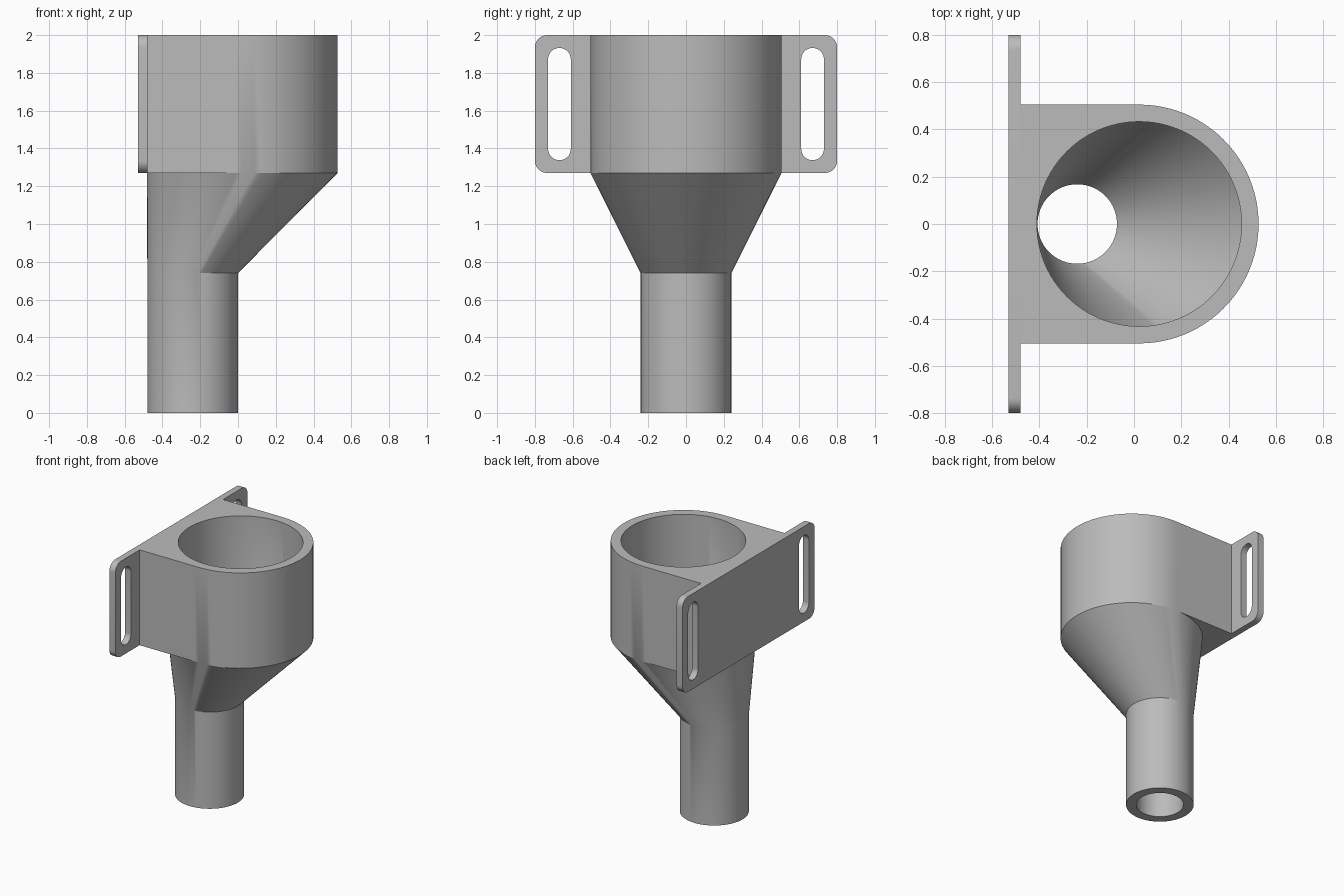
import bpy
import bmesh
from math import cos, sin, pi, radians

cube = bpy.data.objects.get("Cube")
if cube:
    bpy.data.objects.remove(cube, do_unlink=True)

# Single grey material
grey = bpy.data.materials.new("plain grey")
grey.use_nodes = True
colour = (0.5, 0.5, 0.5, 1)
grey.diffuse_color = colour
grey.node_tree.nodes["Principled BSDF"].inputs["Base Color"].default_value = colour

SIDES = 96
CUP_X, SPOUT_X = 0.022, -0.24
CUP_R, CUP_BORE = 0.505, 0.433
SPOUT_R, SPOUT_BORE = 0.24, 0.168
TOP, CUP_BASE, NECK = 2.0, 1.27, 0.74


def circle(cx, r, z):
    angles = [2 * pi * i / SIDES for i in range(SIDES)]
    return [(cx + r * cos(a), r * sin(a), z) for a in angles]


def d_shape(cx, r, z):
    """Round at the +x half, square at the -x half."""
    points = []
    for x, y, _ in circle(0, r, z):
        k = r / max(abs(x), abs(y)) if x < 0 else 1
        points.append((cx + x * k, y * k, z))
    return points


def smooth(obj):
    bpy.ops.object.select_all(action="DESELECT")
    obj.select_set(True)
    bpy.context.view_layer.objects.active = obj
    bpy.ops.object.shade_smooth_by_angle(angle=radians(30))


# Hollow body: bore upwards, across the rim, then the outer wall downwards
rings = [
    circle(SPOUT_X, SPOUT_BORE, 0),
    circle(SPOUT_X, SPOUT_BORE, NECK),
    circle(CUP_X, CUP_BORE, CUP_BASE),
    circle(CUP_X, CUP_BORE, TOP),
    d_shape(CUP_X, CUP_R, TOP),
    d_shape(CUP_X, CUP_R, CUP_BASE),
    circle(CUP_X, CUP_R, CUP_BASE),
    circle(SPOUT_X, SPOUT_R, NECK),
    circle(SPOUT_X, SPOUT_R, 0),
]
bm = bmesh.new()
loops = [[bm.verts.new(p) for p in ring] for ring in rings]
for a, b in zip(loops, loops[1:] + loops[:1]):
    for i in range(SIDES):
        j = (i + 1) % SIDES
        bm.faces.new((a[i], a[j], b[j], b[i]))
bmesh.ops.remove_doubles(bm, verts=bm.verts, dist=0.0002)
bmesh.ops.recalc_face_normals(bm, faces=bm.faces)
mesh = bpy.data.meshes.new("funnel_body")
bm.to_mesh(mesh)
bm.free()
body = bpy.data.objects.new("funnel_body", mesh)
bpy.context.collection.objects.link(body)
mesh.materials.append(grey)
smooth(body)


# Mounting plate: rounded outline with two slots, extruded
def rounded_rect(cx, cy, half_w, half_h, r, steps=10):
    points = []
    for quarter, (sx, sy) in enumerate([(1, 1), (-1, 1), (-1, -1), (1, -1)]):
        for s in range(steps + 1):
            a = (quarter + s / steps) * pi / 2
            points.append((cx + sx * (half_w - r) + r * cos(a),
                           cy + sy * (half_h - r) + r * sin(a)))
    return points


curve = bpy.data.curves.new("mounting_plate", "CURVE")
curve.dimensions = "2D"
curve.fill_mode = "BOTH"
curve.extrude = 0.025
mid_z = (TOP + CUP_BASE) / 2
outlines = [rounded_rect(0, mid_z, 0.8, 0.365, 0.065)]
outlines += [rounded_rect(side * 0.67, mid_z, 0.06, 0.297, 0.0598) for side in (-1, 1)]
for outline in outlines:
    spline = curve.splines.new("POLY")
    spline.points.add(len(outline) - 1)
    spline.use_cyclic_u = True
    for point, (u, v) in zip(spline.points, outline):
        point.co = (u, v, 0, 1)
plate = bpy.data.objects.new("mounting_plate", curve)
bpy.context.collection.objects.link(plate)
plate.location.x = -0.505
plate.rotation_euler = (pi / 2, 0, pi / 2)
bpy.ops.object.select_all(action="DESELECT")
plate.select_set(True)
bpy.context.view_layer.objects.active = plate
bpy.ops.object.convert(target="MESH")
plate = bpy.context.view_layer.objects.active

# Weld the extruded sides to the flat faces
bm = bmesh.new()
bm.from_mesh(plate.data)
bmesh.ops.remove_doubles(bm, verts=bm.verts, dist=0.0002)
bmesh.ops.recalc_face_normals(bm, faces=bm.faces)
bm.to_mesh(plate.data)
bm.free()
plate.data.materials.clear()
plate.data.materials.append(grey)
smooth(plate)
